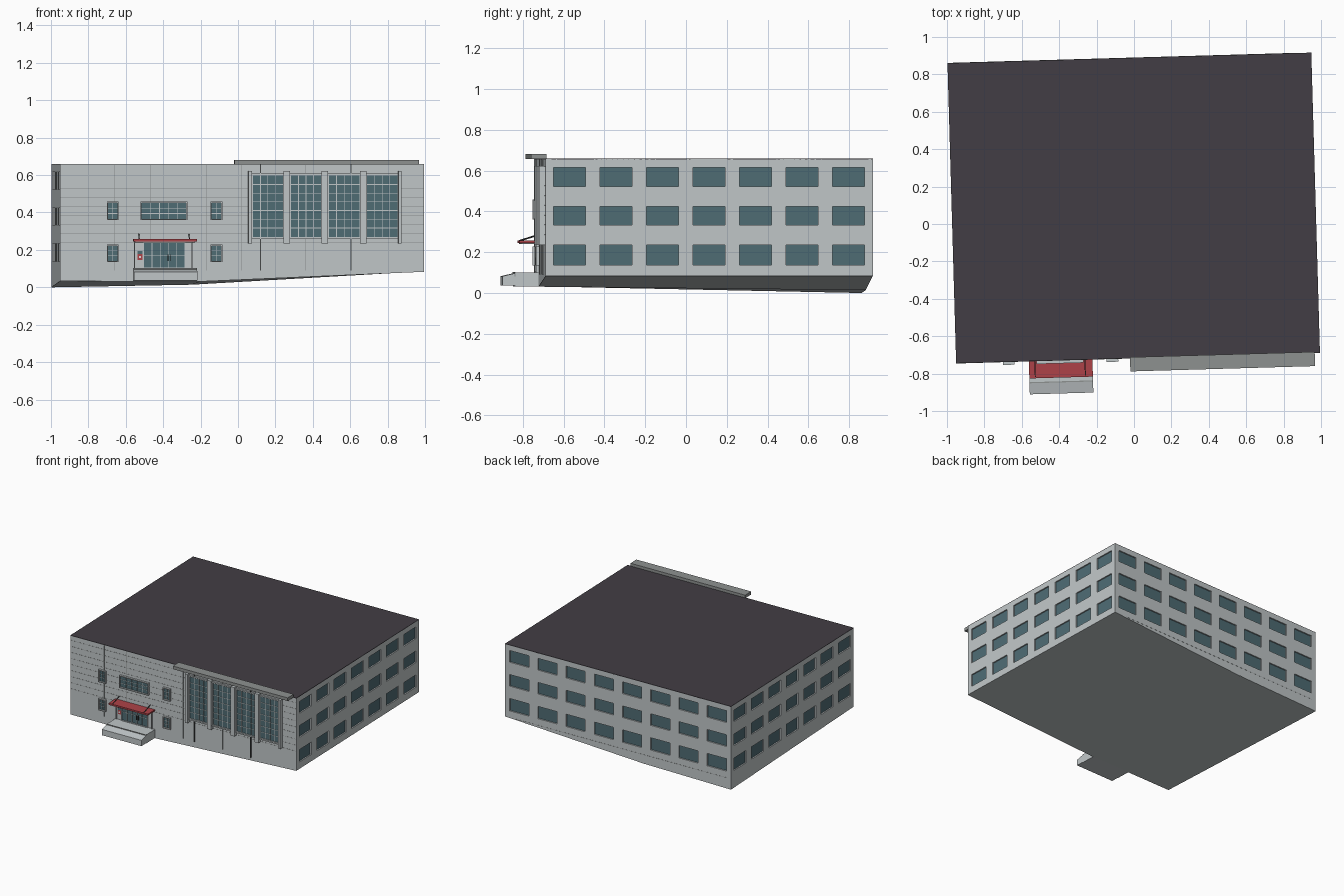
import bpy, bmesh, math
from mathutils import Matrix, Vector

if "Cube" in bpy.data.objects:
    bpy.data.objects.remove(bpy.data.objects["Cube"])

# Building is modelled in a local frame: origin front-left corner, x along front, y to the back
L, D, TOP = 1.946, 1.606, 0.658
PLACE = Matrix.Translation((-0.951, -0.745, 0)) @ Matrix.Rotation(math.radians(1.65), 4, 'Z')
X0 = 0.951  # converts front-view x to local x


def material(name, rgb):
    m = bpy.data.materials.new(name)
    m.diffuse_color = (*rgb, 1)
    m.use_nodes = True
    m.node_tree.nodes["Principled BSDF"].inputs["Base Color"].default_value = m.diffuse_color
    return m


WALL = material("pale_grey_wall", (0.53, 0.57, 0.58))
GLASS = material("blue_grey_glass", (0.078, 0.15, 0.175))
ROOF = material("dark_roof", (0.055, 0.048, 0.058))
RED = material("red", (0.42, 0.055, 0.065))
GREY = material("mid_grey", (0.27, 0.285, 0.28))
DARK = material("dark_metal", (0.06, 0.065, 0.065))
WHITE = material("white", (0.72, 0.74, 0.74))


def finish(name, bm, *mats):
    me = bpy.data.meshes.new(name)
    bm.to_mesh(me)
    bm.free()
    for m in mats:
        me.materials.append(m)
    ob = bpy.data.objects.new(name, me)
    ob.matrix_world = PLACE
    bpy.context.collection.objects.link(ob)
    return ob


def boxes(name, mat, items):
    """One object from boxes given as (x0, x1, y0, y1, z0, z1)."""
    bm = bmesh.new()
    for x0, x1, y0, y1, z0, z1 in items:
        m = Matrix.Translation(((x0 + x1) / 2, (y0 + y1) / 2, (z0 + z1) / 2)) @ \
            Matrix.Diagonal((x1 - x0, y1 - y0, z1 - z0, 1))
        bmesh.ops.create_cube(bm, size=1, matrix=m)
    return finish(name, bm, mat)


# Ground line under the front and back walls
STATIONS = [0, 0.75, L]


def ground(x, y):
    def pick(zs):
        if x < 0.75:
            return zs[0] + (zs[1] - zs[0]) * x / 0.75
        return zs[1] + (zs[2] - zs[1]) * (x - 0.75) / (L - 0.75)
    f, b = pick((0.033, 0.031, 0.083)), pick((0.0, 0.014, 0.083))
    return f + (b - f) * y / D


ROWS = [(0.137, 0.235), (0.333, 0.425), (0.523, 0.616)]


def wall(name, start, along, length, count, width):
    """Wall panel with three rows of recessed windows."""
    bm = bmesh.new()
    start, along = Vector(start), Vector(along)
    inward = Vector((0, 0, 1)).cross(along)
    margin = 0.04
    us = [0]
    if count:
        pitch = (length - 2 * margin - width) / (count - 1)
        for i in range(count):
            us += [margin + i * pitch, margin + i * pitch + width]
    else:
        us.append(0.75)
    us.append(length)
    zs = [None] + [z for r in ROWS for z in r] + [TOP]

    def point(u, z):
        p = start + along * u
        p.z = ground(p.x, p.y) if z is None else z
        return p
    for i in range(len(us) - 1):
        for j in range(len(zs) - 1):
            c = [point(us[i], zs[j]), point(us[i + 1], zs[j]),
                 point(us[i + 1], zs[j + 1]), point(us[i], zs[j + 1])]
            vs = [bm.verts.new(p) for p in c]
            if count and i % 2 and j % 2:
                ins = [bm.verts.new(p + inward * 0.01) for p in c]
                for k in range(4):
                    n = (k + 1) % 4
                    bm.faces.new((vs[k], vs[n], ins[n], ins[k]))
                bm.faces.new(ins).material_index = 1
            else:
                bm.faces.new(vs)
    bmesh.ops.remove_doubles(bm, verts=bm.verts, dist=1e-5)
    finish(name, bm, WALL, GLASS)


wall("front_wall", (0, 0, 0), (1, 0, 0), L, 0, 0)
wall("right_wall", (L, 0, 0), (0, 1, 0), D, 7, 0.157)
wall("back_wall", (L, D, 0), (-1, 0, 0), L, 8, 0.165)
wall("left_wall", (0, D, 0), (0, -1, 0), D, 7, 0.157)

# Sloping underside
bm = bmesh.new()
front = [bm.verts.new((x, 0, ground(x, 0))) for x in STATIONS]
back = [bm.verts.new((x, D, ground(x, D))) for x in STATIONS]
for i in range(2):
    bm.faces.new((front[i], back[i], back[i + 1], front[i + 1]))
finish("underside", bm, WALL)

# Roof sheet and the cornice over the tall windows
boxes("roof", ROOF, [(0, L, 0, D, TOP - 0.002, TOP + 0.002)])
boxes("cornice", GREY, [(0.93, 1.918, -0.07, 0.006, TOP - 0.001, 0.682)])

# Facade panel joints
joints = [(0.002, L - 0.002, -0.001, 0.001, z, z + 0.002)
          for z in [0.237 + 0.048 * i for i in range(9)]]
joints += [(x + X0, x + X0 + 0.002, -0.001, 0.001, 0.09, TOP - 0.003)
           for x in (-0.66, -0.47, -0.17, 0.02, 0.36)]
joints.append((0.03, L - 0.1, D - 0.001, D + 0.001, 0.084, 0.086))
boxes("panel_joints", GREY, joints)
boxes("downpipes", DARK, [(x + X0 - 0.003, x + X0 + 0.003, -0.008, 0, a, b)
                          for x in (0.12, 0.605) for a, b in ((0.09, 0.262), (0.61, TOP))])


def window(name, x0, x1, z0, z1, cols, rows, proud=0.008, bar=0.003, rim=0.006):
    """Glass plate with a rim and glazing bars."""
    x0, x1 = x0 + X0, x1 + X0
    boxes(name + "_glass", GLASS, [(x0, x1, -0.003, 0, z0, z1)])
    parts = [(x0 - rim, x0, -proud, 0, z0 - rim, z1 + rim), (x1, x1 + rim, -proud, 0, z0 - rim, z1 + rim),
             (x0, x1, -proud, 0, z0 - rim, z0), (x0, x1, -proud, 0, z1, z1 + rim)]
    for i in range(1, cols):
        x = x0 + (x1 - x0) * i / cols
        parts.append((x - bar / 2, x + bar / 2, -0.006, 0, z0, z1))
    for j in range(1, rows):
        z = z0 + (z1 - z0) * j / rows
        parts.append((x0, x1, -0.0055, 0, z - bar / 2, z + bar / 2))
    boxes(name + "_frame", WALL, parts)


for n, x in (("left", -0.695), ("right", -0.141)):
    window(n + "_upper_window", x, x + 0.051, 0.366, 0.452, 2, 3, 0.016)
    window(n + "_lower_window", x, x + 0.051, 0.142, 0.222, 2, 3, 0.016)
window("wide_window", -0.515, -0.277, 0.366, 0.452, 5, 3, 0.016)
window("entrance_doors", -0.503, -0.287, 0.106, 0.236, 5, 2)
boxes("door_handles", DARK, [(x + X0, x + X0 + 0.005, -0.012, 0, 0.14, 0.175)
                             for x in (-0.376, -0.362)])

# Tall hall windows, pilasters, sill and lintel
for i, (a, b) in enumerate(((0.08, 0.24), (0.283, 0.445), (0.486, 0.65), (0.691, 0.853))):
    window("tall_window_%d" % (i + 1), a, b, 0.27, 0.597, 4, 7, 0.007, 0.004, 0.004)
boxes("pilasters", WALL, [(a + X0, b + X0, -0.028, 0, 0.235, 0.622) for a, b in
                          ((0.055, 0.075), (0.243, 0.279), (0.447, 0.482), (0.652, 0.688), (0.857, 0.875))])
boxes("sill_and_lintel", WALL, [(0.07 + X0, 0.86 + X0, -0.012, 0, 0.257, 0.267),
                                (0.07 + X0, 0.86 + X0, -0.012, 0, 0.6, 0.61)])

# Entrance landing and front step
PX0, PX1 = -0.562 + X0, -0.222 + X0
boxes("landing", WALL, [(PX0, PX1, -0.115, 0, 0.033, 0.1)])
step = boxes("front_step", WALL, [(PX0, PX1, -0.177, -0.115, 0.036, 0.097)])
for v in step.data.vertices:
    if v.co.y < -0.15 and v.co.z > 0.06:
        v.co.z = 0.082
boxes("landing_edge", GREY, [(PX0, PX1, -0.118, -0.112, 0.08, 0.102)])

# Red canopy with tie rods and edge strips
boxes("canopy", RED, [(PX0, PX1, -0.092, 0, 0.246, 0.257)])
boxes("canopy_soffit", GREY, [(PX0 + 0.01, PX1 - 0.01, -0.085, 0, 0.24, 0.246)])
bm = bmesh.new()
for x in (-0.53, -0.262):
    a, b = Vector((x + X0, -0.085, 0.257)), Vector((x + X0, 0, 0.284))
    m = Matrix.Translation((a + b) / 2) @ (b - a).to_track_quat('Z', 'Y').to_matrix().to_4x4()
    bmesh.ops.create_cone(bm, cap_ends=True, segments=6, radius1=0.003, radius2=0.003,
                          depth=(b - a).length, matrix=m)
finish("canopy_tie_rods", bm, DARK)
boxes("entrance_edge_strips", WALL, [(x + X0, x + X0 + 0.006, -0.01, 0, 0.1, 0.24)
                                     for x in (-0.556, -0.25)])

# Notice board beside the door
boxes("notice_red", RED, [(-0.537 + X0, -0.511 + X0, -0.006, 0, 0.145, 0.178)])
boxes("notice_blue", GLASS, [(-0.537 + X0, -0.511 + X0, -0.006, 0, 0.178, 0.195)])
boxes("notice_panel", WHITE, [(-0.53 + X0, -0.518 + X0, -0.008, 0, 0.156, 0.167)])
